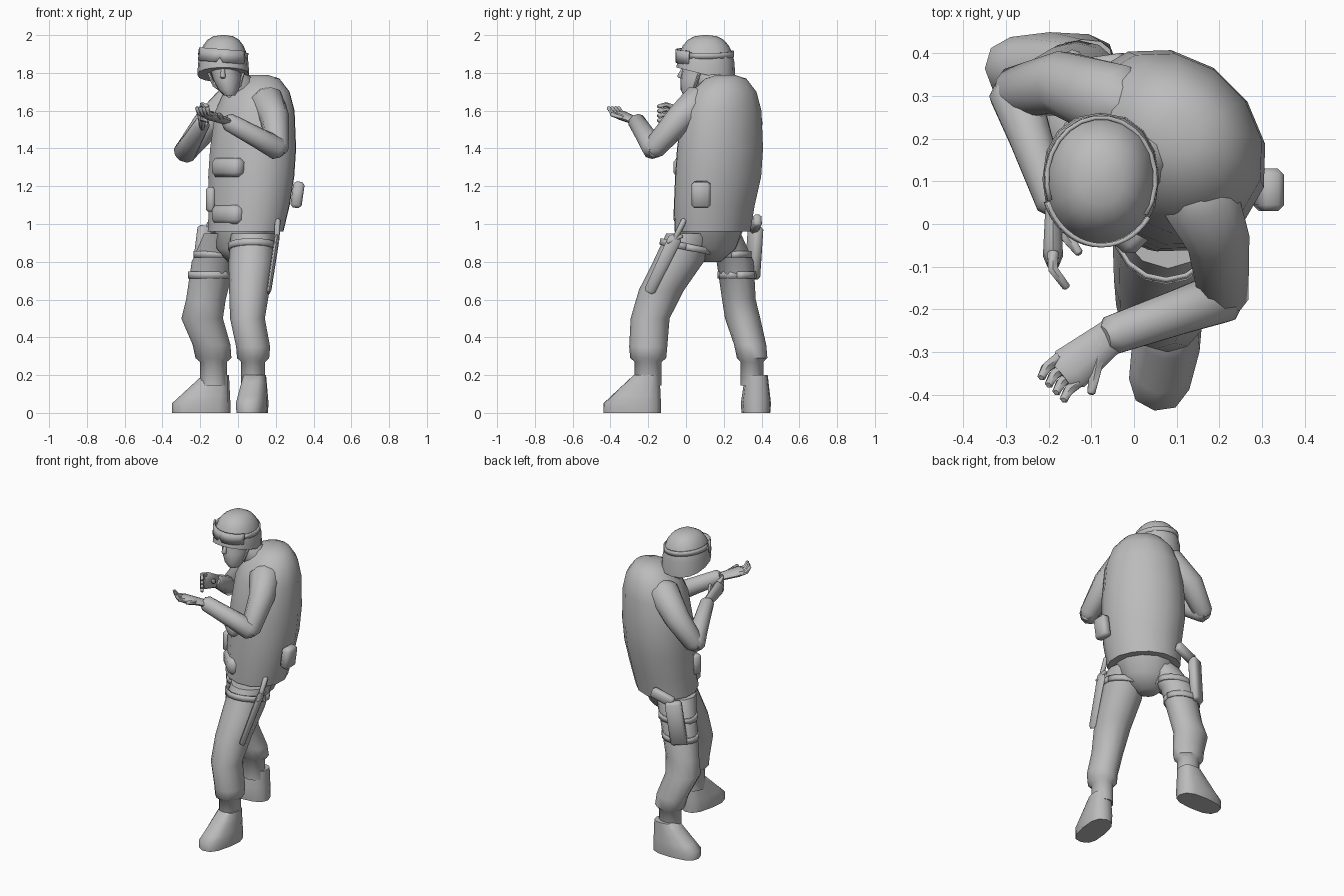
import bpy, bmesh, math
from mathutils import Vector, Matrix

if "Cube" in bpy.data.objects:
    bpy.data.objects.remove(bpy.data.objects["Cube"], do_unlink=True)

GREY = (.5, .5, .5, 1)
mat = bpy.data.materials.new("plain grey")
mat.use_nodes = True
mat.diffuse_color = GREY
mat.node_tree.nodes["Principled BSDF"].inputs["Base Color"].default_value = GREY
UP = Vector((0, 0, 1))


def finish(name, bm):
    bmesh.ops.recalc_face_normals(bm, faces=bm.faces)
    mesh = bpy.data.meshes.new(name)
    bm.to_mesh(mesh)
    bm.free()
    mesh.materials.append(mat)
    mesh.polygons.foreach_set("use_smooth", [True] * len(mesh.polygons))
    mesh.set_sharp_from_angle(angle=math.radians(50))
    part = bpy.data.objects.new(name, mesh)
    bpy.context.collection.objects.link(part)
    return part


def skin(name, loops):
    """Bridge equal loops of points and cap both ends."""
    bm = bmesh.new()
    rows = [[bm.verts.new(point) for point in loop] for loop in loops]
    for lower, upper in zip(rows, rows[1:]):
        for i in range(len(lower)):
            bm.faces.new((lower[i - 1], lower[i], upper[i], upper[i - 1]))
    bm.faces.new(rows[0])
    bm.faces.new(rows[-1])
    return finish(name, bm)


def ellipse(centre, across, along, sides, square=1):
    """Points around a centre, spanned by two half-axes; square under 1 is boxier."""
    def bulge(value):
        return math.copysign(abs(value) ** square, value)
    turns = [math.tau * i / sides for i in range(sides)]
    return [centre + across * bulge(math.cos(t)) + along * bulge(math.sin(t)) for t in turns]


def stack(name, rings, depth, turn=0, sides=12):
    """Loft level ellipses (x, y, z, half width); depth is length over width."""
    spin = Matrix.Rotation(math.radians(turn), 3, 'Z')
    side, ahead = spin @ Vector((1, 0, 0)), spin @ Vector((0, 1, 0))
    return skin(name, [ellipse(Vector((x, y, z)), side * r, ahead * r * depth, sides)
                       for x, y, z, r in rings])


def tube(name, path, start, end, wide=UP, flat=1, sides=10):
    """Loft along a path with a tapering radius and rounded ends."""
    points = [Vector(p) for p in path]
    radii = [start + (end - start) * i / (len(points) - 1) for i in range(len(points))]
    first = (points[0] - points[1]).normalized() * start / 2
    last = (points[-1] - points[-2]).normalized() * end / 2
    points = [points[0] + first, *points, points[-1] + last]
    radii = [start * .6, *radii, end * .6]
    loops = []
    for i, (point, radius) in enumerate(zip(points, radii)):
        heading = (points[min(i + 1, len(points) - 1)] - points[max(i - 1, 0)]).normalized()
        across = (wide - heading * wide.dot(heading)).normalized()
        loops.append(ellipse(point, across * radius,
                             heading.cross(across) * radius * flat, sides))
    return skin(name, loops)


def box(name, centre, size, lean=0, turn=0):
    bm = bmesh.new()
    bmesh.ops.create_cube(bm, size=1)
    bmesh.ops.scale(bm, vec=size, verts=bm.verts)
    bmesh.ops.bevel(bm, geom=bm.edges[:], offset=min(size) / 4, segments=1, affect='EDGES')
    part = finish(name, bm)
    part.location = centre
    part.rotation_euler = (0, math.radians(lean), math.radians(turn))
    return part


def band(name, centre, width, length, height, begin=0, sweep=360, notch=0):
    """Thick curved strip on part of an ellipse; notch lifts its lower middle."""
    bm = bmesh.new()
    steps = 16
    columns = []
    for i in range(steps + 1):
        t = math.radians(begin + sweep * i / steps)
        x, y = width * math.cos(t), length * math.sin(t)
        low = notch - height / 2 if i == steps // 2 else -height / 2
        columns.append([bm.verts.new((x, y, z)) for z in (low, height / 2)])
    for (a, b), (c, d) in zip(columns, columns[1:]):
        bm.faces.new((a, c, d, b))
    part = finish(name, bm)
    part.location = centre
    solid = part.modifiers.new("thickness", 'SOLIDIFY')
    solid.thickness = .01
    solid.offset = 0
    return part


# Torso and hips, turned towards the right
stack("vest", [(.04, .14, .96, .22), (.06, .15, 1.1, .235), (.07, .17, 1.25, .25),
               (.08, .18, 1.4, .25), (.09, .19, 1.6, .23), (.1, .2, 1.7, .19),
               (.11, .21, 1.77, .12), (.11, .21, 1.79, .05)],
      depth=.85, turn=-45, sides=14)
stack("hips", [(0, .13, .8, .06), (.02, .13, .87, .15), (.04, .14, 1, .19)],
      depth=.85, turn=-45)
for part, height in (("chest_pouches", 1.3), ("hem_flap", 1.05)):
    box(part, (-.05, .02, height), (.2, .09, .1), turn=-45)
box("magazine_pouch", (-.14, .1, 1.13), (.05, .06, .13), turn=-30)
box("side_pouch", (.315, .08, 1.155), (.06, .1, .14), lean=8)


# Legs: a trouser cuff, then a narrower ankle
def leg(name, rings, depth):
    x, y, z, r = rings[-1]
    ankle = [(x, y, height, r * .75) for height in (z - .02, z / 2)]
    stack(name, rings + ankle, depth)


leg("left_leg", [(.08, .03, .95, .12), (.07, -.04, .8, .12), (.06, -.13, .65, .107),
                 (.05, -.19, .5, .092), (.08, -.2, .35, .09), (.08, -.2, .29, .085)],
    depth=1.12)
leg("right_leg", [(-.05, .18, .95, .13), (-.13, .26, .8, .115), (-.17, .28, .6, .105),
                  (-.19, .3, .5, .11), (-.14, .34, .36, .1), (-.13, .35, .29, .095)],
    depth=.85)


# Boots: a long sole shrinking back towards the ankle
def boot(name, sole, turn):
    spin = Matrix.Rotation(math.radians(turn), 3, 'Z')
    side, ahead = spin @ Vector((.08, 0, 0)), spin @ Vector((0, .155, 0))
    loops = [ellipse(Vector(sole), side * .95, ahead, 12, .75)]
    for i in range(5):
        rise = i / 4
        centre = Vector(sole) + ahead * rise * .5 + UP * (.05 + rise * .15)
        loops.append(ellipse(centre, side * (1 - rise * .25),
                             ahead * (1 - rise * .55), 12, .75))
    skin(name, loops)


boot("left_boot", (.075, -.285, 0), turn=-10)
boot("right_boot", (-.195, .37, 0), turn=-88)

# Arms
left_elbow, left_wrist = Vector((.21, -.17, 1.4)), Vector((-.05, -.26, 1.54))
right_elbow, right_wrist = Vector((-.28, .31, 1.38)), Vector((-.19, .05, 1.53))
tube("left_upper_arm", [(.15, .07, 1.65), (.195, -.03, 1.56), left_elbow], .095, .06)
tube("left_forearm", [left_elbow, left_elbow.lerp(left_wrist, .4), left_wrist], .063, .048)
tube("right_upper_arm", [(-.03, .28, 1.65), (-.17, .33, 1.52), right_elbow], .095, .06)
tube("right_forearm", [right_elbow, right_elbow.lerp(right_wrist, .4), right_wrist], .063, .042)


# Hands: a flat palm, a row of curled fingers and a thumb
def hand(name, wrist, reach, wide, curl, thumb):
    knuckles = wrist + reach
    tube(name + "_palm", [wrist, wrist + reach / 2, knuckles], .04, .054, wide, .45)
    for i in range(4):
        base = knuckles + wide * (i - 1.5) * .025
        middle = base + reach * .3
        tube(f"{name}_finger_{i}", [base, middle, middle + curl], .015, .011, sides=6)
    root = wrist + reach * .3
    tube(name + "_thumb", [root, root + thumb * .6, root + thumb], .02, .011, sides=6)


hand("left_hand", left_wrist, Vector((-.1, -.08, .035)), Vector((.7, -.7, 0)),
     curl=Vector((-.01, -.02, .03)), thumb=Vector((-.02, -.11, .03)))
hand("right_hand", right_wrist, Vector((0, -.12, .05)), UP,
     curl=Vector((.03, -.04, -.01)), thumb=Vector((.06, -.08, .04)))

# Head and face
tube("neck", [(.06, .19, 1.66), (-.05, .11, 1.8)], .09, .07)
stack("head", [(-.045, .025, 1.68, .03), (-.05, .04, 1.71, .055), (-.06, .065, 1.77, .075),
               (-.07, .08, 1.83, .08), (-.07, .09, 1.9, .08)], depth=1.25, turn=-8)
tube("nose", [(-.08, -.015, 1.82), (-.08, -.03, 1.78)], .01, .017, sides=6)
tube("mouth", [(-.085, -.01, 1.74), (-.045, -.01, 1.74)], .008, .008, sides=6)
chin = Vector((-.045, .02, 1.675))
for part, side in (("right_chin_strap", -.12), ("left_chin_strap", .08)):
    tube(part, [chin, chin + Vector((side * .7, .03, .06)), chin + Vector((side, .06, .15))],
         .008, .008, sides=6)

# Helmet: a dome whose brim is raised at the front
helmet = Vector((-.078, .105, 1.79))
dome = [ellipse(helmet + UP * .21 * math.sin(t) ** .9, Vector((.137, 0, 0)) * math.cos(t) ** .7,
                Vector((0, .156, 0)) * math.cos(t) ** .7, 16, .9)
        for t in [math.radians(15 * i) for i in range(6)] + [math.radians(88)]]
for point in dome[0]:
    point.z += (helmet.y - point.y) * .25
skin("helmet", dome)
goggles = band("goggles", helmet + UP * .1, .135, .155, .07, begin=200, sweep=125, notch=.025)
strap = band("goggles_strap", helmet + UP * .11, .128, .145, .03, begin=-35, sweep=235)
for part in (goggles, strap):
    part.rotation_euler.y = .08

# Thigh straps, sheath and holster
band("left_thigh_strap", (.075, 0, .88), .123, .136, .035).rotation_euler.x = -.2
band("upper_holster_strap", (-.11, .24, .84), .12, .102, .035)
band("lower_holster_strap", (-.148, .27, .73), .113, .097, .035)
guard = Vector((.205, -.06, .92))
tube("knife_sheath", [guard, (.165, -.19, .65)], .036, .03, Vector((0, 1, 0)), .4, 8)
tube("knife_handle", [guard, (.21, -.01, 1.02)], .015, .015, sides=8)
box("knife_guard", guard, (.025, .09, .018)).rotation_euler.x = .4
box("holster", (-.18, .36, .85), (.1, .055, .28), lean=8, turn=28)
box("pistol_grip", (-.09, .37, 1), (.15, .045, .065), lean=-18, turn=8)
